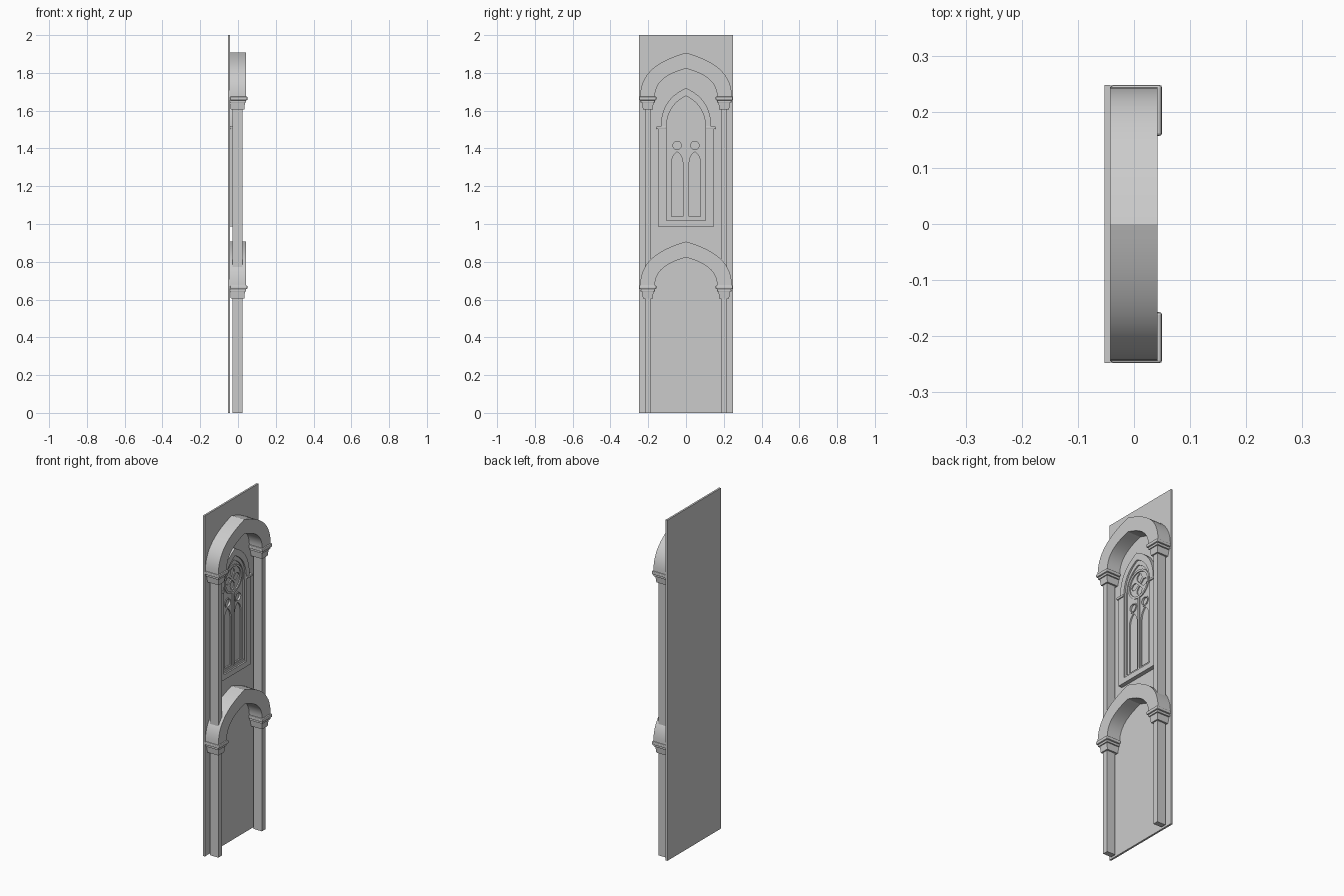
import bpy, bmesh, math
from mathutils import Matrix, Vector

cube = bpy.data.objects.get("Cube")
if cube:
    bpy.data.objects.remove(cube)

GREY = (0.6, 0.6, 0.6, 1)
stone = bpy.data.materials.new("grey stone")
stone.use_nodes = True
stone.diffuse_color = GREY
stone.node_tree.nodes["Principled BSDF"].inputs["Base Color"].default_value = GREY

# Local x -> world y, local y -> world z, extrusion -> world x
TURN = Matrix(((0, 0, 1), (1, 0, 0), (0, 1, 0)))


def finish(name, bm, bevel=0, smooth=False):
    bmesh.ops.remove_doubles(bm, verts=bm.verts, dist=1e-5)
    bmesh.ops.recalc_face_normals(bm, faces=bm.faces)
    mesh = bpy.data.meshes.new(name)
    bm.to_mesh(mesh)
    bm.free()
    mesh.materials.append(stone)
    obj = bpy.data.objects.new(name, mesh)
    bpy.context.scene.collection.objects.link(obj)
    if bevel:
        mod = obj.modifiers.new("soft edge", 'BEVEL')
        mod.width, mod.segments = bevel, 2
    if smooth:
        bpy.ops.object.select_all(action='DESELECT')
        obj.select_set(True)
        bpy.context.view_layer.objects.active = obj
        bpy.ops.object.shade_smooth_by_angle(angle=math.radians(30))
    return obj


def box(name, x, y, z, bevel=0, taper=0):
    """Box between limits; taper narrows its bottom."""
    bm = bmesh.new()
    bmesh.ops.create_cube(bm, size=1)
    for v in bm.verts:
        t = taper if v.co.z < 0 else 0
        v.co = [(a + t if c < 0 else b - t) if i < 2 else (a if c < 0 else b)
                for i, (c, (a, b)) in enumerate(zip(v.co, (x, y, z)))]
    return finish(name, bm, bevel)


def plate(name, loops, x0, x1):
    """Flat outline with holes, extruded along x."""
    curve = bpy.data.curves.new(name, 'CURVE')
    curve.dimensions, curve.fill_mode = '2D', 'BOTH'
    curve.extrude = (x1 - x0) / 2
    for loop in loops:
        spline = curve.splines.new('POLY')
        spline.points.add(len(loop) - 1)
        for p, (y, z) in zip(spline.points, loop):
            p.co = (y, z, 0, 1)
        spline.use_cyclic_u = True
    temp = bpy.data.objects.new(name, curve)
    bpy.context.scene.collection.objects.link(temp)
    deps = bpy.context.evaluated_depsgraph_get()
    mesh = bpy.data.meshes.new_from_object(temp.evaluated_get(deps))
    bm = bmesh.new()
    bm.from_mesh(mesh)
    bpy.data.objects.remove(temp)
    bpy.data.curves.remove(curve)
    bpy.data.meshes.remove(mesh)
    for v in bm.verts:
        v.co = TURN @ v.co + Vector(((x0 + x1) / 2, 0, 0))
    return finish(name, bm, smooth=True)


def arch(w, spring, apex, n=10, yc=0):
    """Softly pointed arch line from +y to -y."""
    half = []
    for i in range(n + 1):
        t = i / n
        s = 1 - t
        y = s**3 + 3 * s * s * t + 1.8 * s * t * t
        z = 1.65 * s * s * t + 2.46 * s * t * t + t**3
        half.append((w * y, spring + (apex - spring) * z))
    full = half + [(-y, z) for y, z in half[-2::-1]]
    return [(y + yc, z) for y, z in full]


def opening(w, bottom, spring, apex, yc=0):
    return arch(w, spring, apex, yc=yc) + [(yc - w, bottom), (yc + w, bottom)]


def circle(yc, zc, r, n=32):
    return [(yc + r * math.cos(math.tau * i / n), zc + r * math.sin(math.tau * i / n))
            for i in range(n)]


# Backing wall
box("back_panel", (-0.053, -0.042), (-0.248, 0.248), (0, 2))

# Two storeys of arches on columns with moulded capitals
for storey, base, foot in (("lower", 0, 0), ("upper", 1, 0.77)):
    spring = base + 0.672
    plate(storey + "_arch",
          [arch(0.243, spring, base + 0.907, 14) + arch(0.165, spring, base + 0.823, 14)[::-1]],
          -0.042, 0.042)
    for side, s in (("left", 1), ("right", -1)):
        def span(a, b):
            return tuple(sorted((s * a, s * b)))
        label = storey + "_" + side
        box(label + "_abacus", (-0.042, 0.05), span(0.157, 0.248),
            (base + 0.655, base + 0.675), bevel=0.005)
        box(label + "_neck", (-0.042, 0.043), span(0.165, 0.24),
            (base + 0.642, base + 0.656), bevel=0.003)
        box(label + "_capital", (-0.042, 0.037), span(0.172, 0.232),
            (base + 0.605, base + 0.643), taper=0.004)
        box(label + "_column", (-0.029, 0.025), span(0.186, 0.218), (foot, base + 0.606))

# Window surround: square lower jambs, pointed hood and imposts
hole = opening(0.104, 1.018, 1.5, 1.678)
plate("window_surround",
      [[(0.147, 0.987), (0.147, 1.508)] + arch(0.134, 1.508, 1.72)
       + [(-0.147, 1.508), (-0.147, 0.987)], hole], -0.042, -0.018)
for side, s in (("left", 1), ("right", -1)):
    y = sorted((s * 0.105, s * 0.156))
    box(side + "_impost", (-0.042, -0.012), y, (1.503, 1.517), bevel=0.003)

# Stepped inner moulding
plate("inner_moulding", [opening(0.105, 1.017, 1.5, 1.68),
                         opening(0.092, 1.032, 1.5, 1.65)], -0.042, -0.027)

# Tracery sheet pierced by lancets, roundels and the rose
ROSE = 1.538
holes = [circle(0, ROSE, 0.071)]
for s in (1, -1):
    holes += [opening(0.031, 1.04, 1.31, 1.382, yc=s * 0.047),
              circle(s * 0.047, 1.416, 0.022)]
plate("tracery", [opening(0.093, 1.031, 1.5, 1.652)] + holes, -0.042, -0.034)

# Raised rings and central mullion
plate("rose_ring", [circle(0, ROSE, 0.083), circle(0, ROSE, 0.071)], -0.042, -0.029)
for side, s in (("left", 1), ("right", -1)):
    plate(side + "_roundel", [circle(s * 0.047, 1.416, 0.029),
                              circle(s * 0.047, 1.416, 0.022)], -0.042, -0.030)
box("mullion", (-0.042, -0.029), (-0.007, 0.007), (1.032, 1.457))

# Rose filling: four pointed petals pierced through a disc
petals = []
for k in range(4):
    a = math.pi / 2 * k
    ca, sa = math.cos(a), math.sin(a)
    outline = [(0.008, 0), (0.034, 0.021), (0.052, 0.017),
               (0.065, 0), (0.052, -0.017), (0.034, -0.021)]
    petals.append([(u * ca - v * sa, ROSE + u * sa + v * ca) for u, v in outline])
plate("rose_petals", [circle(0, ROSE, 0.072)] + petals, -0.042, -0.036)
